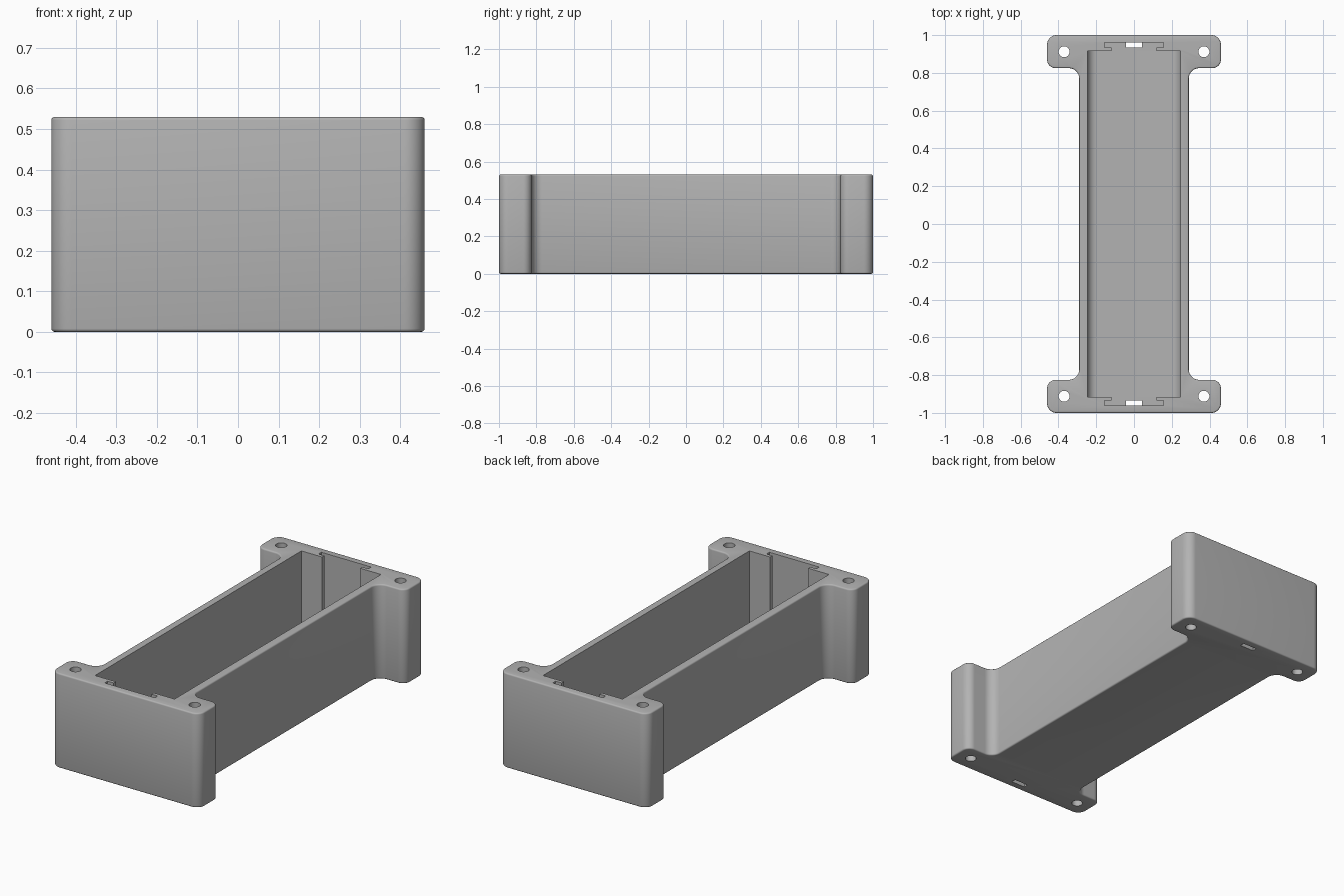
import bpy
import bmesh
import math
from mathutils import Vector

cube = bpy.data.objects.get("Cube")
if cube:
    bpy.data.objects.remove(cube, do_unlink=True)

HEIGHT = 0.53
FLOOR = 0.045
END = 0.915        # inner end of the cavity
HALF = 0.247       # half width of the cavity

grey = bpy.data.materials.new("light grey plastic")
grey.use_nodes = True
colour = (0.45, 0.45, 0.45, 1)
grey.diffuse_color = colour
grey.node_tree.nodes["Principled BSDF"].inputs["Base Color"].default_value = colour


def round_corners(corners, steps=10):
    """Replace each (x, y, radius) right-angle corner with an arc."""
    points = []
    for i, (x, y, r) in enumerate(corners):
        p = Vector((x, y))
        a = (Vector(corners[i - 1][:2]) - p).normalized()
        b = (Vector(corners[(i + 1) % len(corners)][:2]) - p).normalized()
        if r == 0:
            points.append(p)
            continue
        centre = p + (a + b) * r
        for s in range(steps + 1):
            t = s / steps * math.pi / 2
            points.append(centre - b * r * math.cos(t) - a * r * math.sin(t))
    return points


def extrude(name, points, place, direction, bevel=0):
    """Make a prism from a flat outline, optionally softening both rims."""
    bm = bmesh.new()
    face = bm.faces.new([bm.verts.new(place(p)) for p in points])
    ret = bmesh.ops.extrude_face_region(bm, geom=[face])
    verts = [v for v in ret["geom"] if isinstance(v, bmesh.types.BMVert)]
    bmesh.ops.translate(bm, vec=direction, verts=verts)
    bmesh.ops.recalc_face_normals(bm, faces=bm.faces)
    if bevel:
        rim = [e for e in bm.edges if abs(e.verts[0].co.z - e.verts[1].co.z) < 1e-5]
        bmesh.ops.bevel(bm, geom=rim, offset=bevel, segments=3, profile=0.5,
                        affect='EDGES')
    mesh = bpy.data.meshes.new(name)
    bm.to_mesh(mesh)
    bm.free()
    mesh.materials.append(grey)
    obj = bpy.data.objects.new(name, mesh)
    bpy.context.collection.objects.link(obj)
    return obj


def box(name, x, y0, y1, z0):
    rect = [Vector(p) for p in ((-x, y0), (x, y0), (x, y1), (-x, y1))]
    return extrude(name, rect, lambda p: (p.x, p.y, z0), (0, 0, 1))


# I-shaped outer body with rounded feet and filleted inside corners
quarter = [(0.29, 0.825, 0.055), (0.46, 0.825, 0.045), (0.46, 1, 0.05)]
right = [(x, -y, r) for x, y, r in reversed(quarter)] + quarter
left = [(-x, -y, r) for x, y, r in right]
body = extrude("battery_tray", round_corners(right + left),
               lambda p: (p.x, p.y, 0), (0, 0, HEIGHT), bevel=0.008)

# Main cavity, with curved lower edges along its length
trough = [(-HALF, FLOOR, 0.05), (HALF, FLOOR, 0.05), (HALF, 1, 0), (-HALF, 1, 0)]
cutters = [extrude("cavity_cutter", round_corners(trough),
                   lambda p: (p.x, -END, p.y), (0, 2 * END, 0))]

# T-shaped contact slots and their floor openings, at both ends
for s in (-1, 1):
    cutters.append(box("slot_mouth_cutter", 0.118, s * 0.85, s * 0.945, FLOOR))
    cutters.append(box("slot_cutter", 0.155, s * 0.934, s * 0.96, FLOOR))
    cutters.append(box("terminal_opening_cutter", 0.043, s * 0.934, s * 0.96, -0.1))

# Screw holes in the four feet
for sx in (-1, 1):
    for sy in (-1, 1):
        circle = [Vector((sx * 0.37 + 0.029 * math.cos(a * math.pi / 16),
                          sy * 0.912 + 0.029 * math.sin(a * math.pi / 16)))
                  for a in range(32)]
        cutters.append(extrude("screw_hole_cutter", circle,
                               lambda p: (p.x, p.y, -0.1), (0, 0, 1)))

# Cut everything out, then remove the cutters
for cutter in cutters:
    cutter.hide_render = True
    mod = body.modifiers.new(cutter.name, 'BOOLEAN')
    mod.operation = 'DIFFERENCE'
    mod.solver = 'EXACT'
    mod.object = cutter
bpy.ops.object.select_all(action='DESELECT')
bpy.context.view_layer.objects.active = body
body.select_set(True)
for mod in list(body.modifiers):
    bpy.ops.object.modifier_apply(modifier=mod.name)
for cutter in cutters:
    bpy.data.objects.remove(cutter, do_unlink=True)
bpy.ops.object.shade_smooth_by_angle(angle=math.radians(35))
